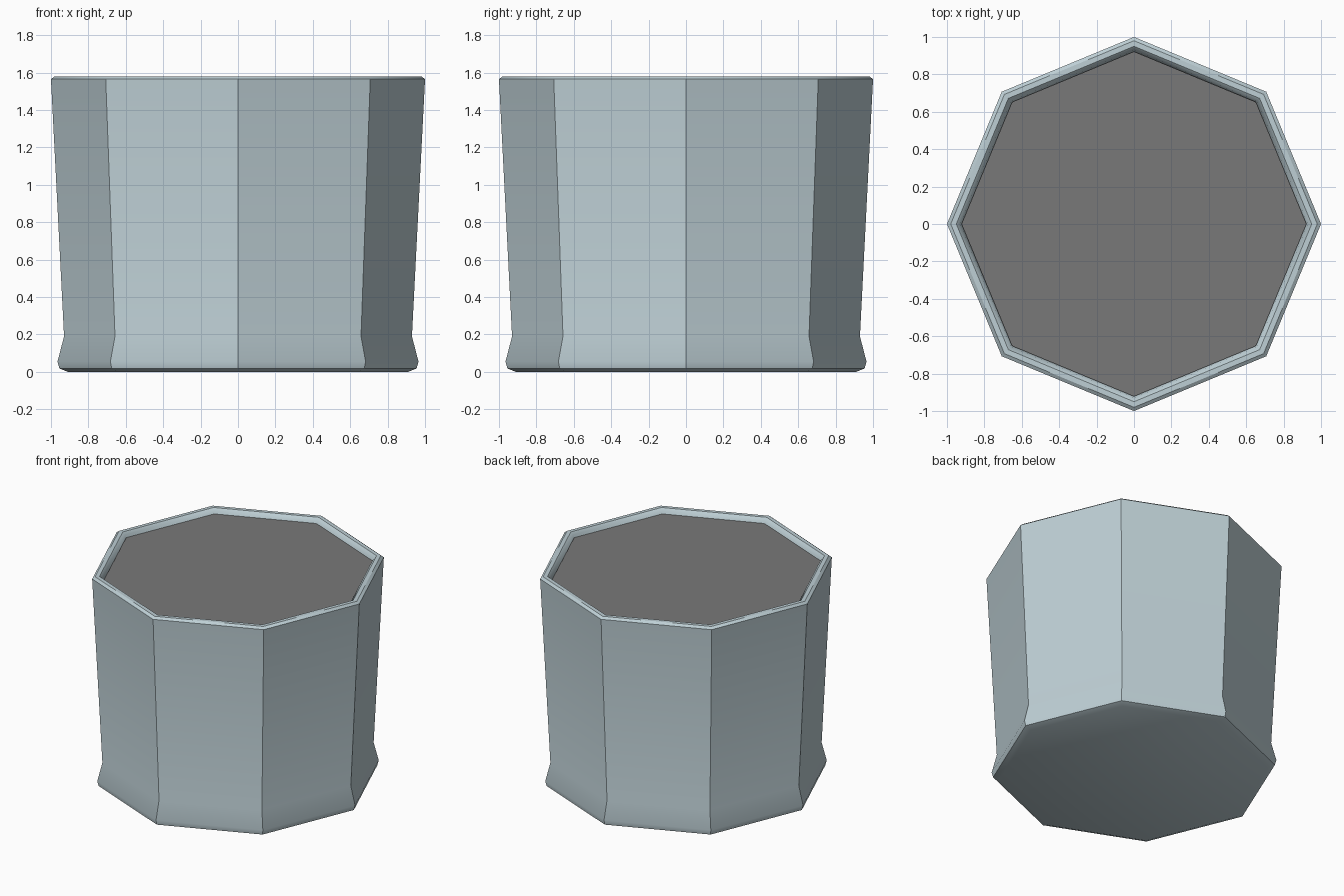
import bpy, bmesh, math

cube = bpy.data.objects.get("Cube")
if cube:
    bpy.data.objects.remove(cube)

SIDES = 8


def material(name, color):
    m = bpy.data.materials.new(name)
    m.use_nodes = True
    m.diffuse_color = (*color, 1)
    m.node_tree.nodes["Principled BSDF"].inputs["Base Color"].default_value = (*color, 1)
    return m


def lathe(name, profile, mat):
    """Revolve (radius, height) points into an eight-sided shell, capping both ends."""
    bm = bmesh.new()
    rings = []
    for r, z in profile:
        angles = [math.tau * i / SIDES for i in range(SIDES)]
        rings.append([bm.verts.new((r * math.cos(a), r * math.sin(a), z)) for a in angles])
    for low, high in zip(rings, rings[1:]):
        for i in range(SIDES):
            j = (i + 1) % SIDES
            bm.faces.new((low[i], low[j], high[j], high[i]))
    bm.faces.new(rings[0][::-1])
    bm.faces.new(rings[-1])
    mesh = bpy.data.meshes.new(name)
    bm.to_mesh(mesh)
    bm.free()
    mesh.materials.append(mat)
    obj = bpy.data.objects.new(name, mesh)
    bpy.context.collection.objects.link(obj)
    bpy.ops.object.select_all(action="DESELECT")
    obj.select_set(True)
    bpy.context.view_layer.objects.active = obj
    bpy.ops.object.shade_smooth_by_angle(angle=math.radians(35))
    return obj


glaze = material("pale blue grey", (0.51, 0.62, 0.66))
filling_grey = material("mid grey", (0.19, 0.19, 0.19))

# Flared shell with a foot, a bevelled rim and a hollow inside
lathe("pot", [
    (0.91, 0), (0.955, 0.018), (0.965, 0.055), (0.93, 0.19),
    (1.0, 1.565), (0.98, 1.58), (0.95, 1.58), (0.93, 1.562),
    (0.915, 1.5), (0.86, 0.2),
], glaze)

# Thick filling just below the rim
lathe("filling", [(0.87, 0.22), (0.922, 1.53), (0.922, 1.545)], filling_grey)
